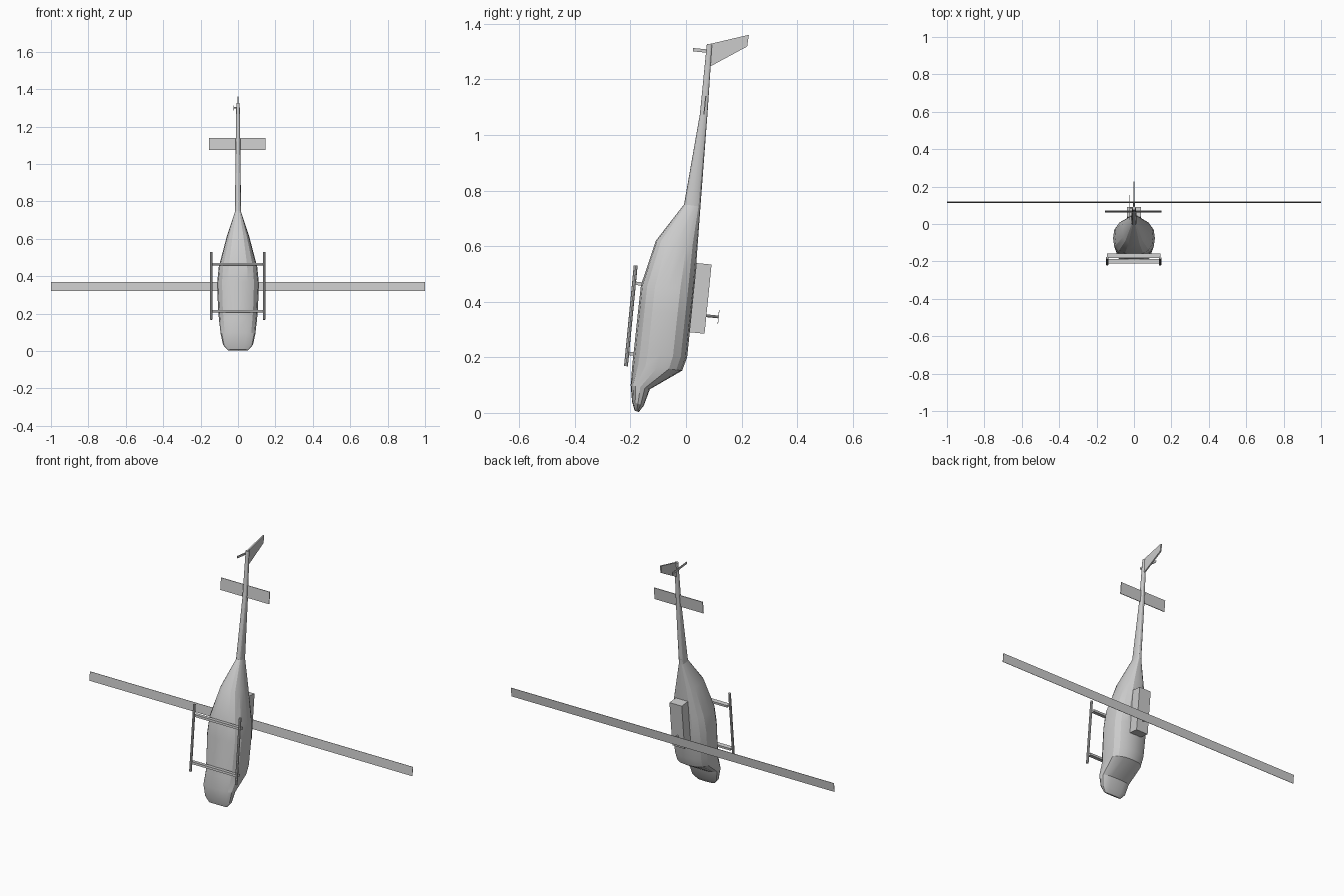
import bpy, bmesh, math
from mathutils import Vector

cube = bpy.data.objects.get("Cube")
if cube:
    bpy.data.objects.remove(cube, do_unlink=True)

grey = bpy.data.materials.new("plain grey")
grey.use_nodes = True
grey.diffuse_color = (0.6, 0.6, 0.6, 1)
grey.node_tree.nodes["Principled BSDF"].inputs["Base Color"].default_value = (0.6, 0.6, 0.6, 1)

# The aircraft hangs nose down: its long axis leans slightly backwards
LEAN = math.radians(5.8)
ALONG = Vector((0, math.sin(LEAN), math.cos(LEAN)))   # nose to tail
UP = Vector((0, math.cos(LEAN), -math.sin(LEAN)))     # belly to rotor
SIDE = Vector((1, 0, 0))


def finish(name, bm):
    bmesh.ops.recalc_face_normals(bm, faces=bm.faces)
    mesh = bpy.data.meshes.new(name)
    bm.to_mesh(mesh)
    bm.free()
    mesh.materials.append(grey)
    obj = bpy.data.objects.new(name, mesh)
    bpy.context.collection.objects.link(obj)
    return obj


def box(name, centre, width, height, length):
    """Box aligned to the leaning aircraft axes."""
    bm = bmesh.new()
    bmesh.ops.create_cube(bm, size=1)
    for v in bm.verts:
        v.co = Vector(centre) + SIDE * v.co.x * width + UP * v.co.y * height + ALONG * v.co.z * length
    return finish(name, bm)


def rod(name, start, end, radius, sides=8):
    a, b = Vector(start), Vector(end)
    bm = bmesh.new()
    bmesh.ops.create_cone(bm, cap_ends=True, segments=sides, radius1=radius,
                          radius2=radius, depth=(b - a).length)
    turn = (b - a).to_track_quat('Z', 'Y')
    for v in bm.verts:
        v.co = turn @ v.co + (a + b) / 2
    return finish(name, bm)


def loft(name, sections, sides=16, power=0.78):
    """Skin rounded sections: belly y, belly z, roof y, roof z, half width."""
    bm = bmesh.new()
    rings = []
    for fy, fz, by, bz, half in sections:
        ring = []
        for i in range(sides):
            a = math.tau * i / sides
            c, s = math.cos(a), math.sin(a)
            x = math.copysign(abs(s) ** power, s) * half
            t = 0.5 - 0.5 * math.copysign(abs(c) ** power, c)
            ring.append(bm.verts.new((x, fy + (by - fy) * t, fz + (bz - fz) * t)))
        rings.append(ring)
    for low, high in zip(rings, rings[1:]):
        for i in range(sides):
            j = (i + 1) % sides
            bm.faces.new((low[i], low[j], high[j], high[i]))
    bm.faces.new(rings[0])
    bm.faces.new(rings[-1])
    return finish(name, bm)


# Cabin, from nose to the start of the boom
cabin = loft("cabin", [
    (-.185, .008, -.17, .003, .055),
    (-.194, .04, -.152, .026, .08),
    (-.199, .10, -.13, .085, .093),
    (-.193, .175, -.014, .152, .101),
    (-.188, .22, .004, .20, .106),
    (-.172, .37, .02, .35, .112),
    (-.162, .46, .03, .44, .103),
    (-.108, .62, .042, .605, .06),
    (-.007, .75, .052, .742, .016)])
# Tail boom
boom = loft("tail_boom", [
    (-.007, .75, .052, .742, .016),
    (.05, 1.075, .077, 1.072, .013),
    (.075, 1.327, .094, 1.325, .009)])
for obj in (cabin, boom):
    bpy.ops.object.select_all(action='DESELECT')
    obj.select_set(True)
    bpy.context.view_layer.objects.active = obj
    bpy.ops.object.shade_smooth_by_angle(angle=math.radians(22))

# Swept tail fin
bm = bmesh.new()
outline = [(.085, 1.327), (.226, 1.36), (.22, 1.318), (.085, 1.245)]
fin = bm.faces.new([bm.verts.new((-.004, y, z)) for y, z in outline])
out = bmesh.ops.extrude_face_region(bm, geom=[fin])["geom"]
bmesh.ops.translate(bm, vec=(.008, 0, 0), verts=[g for g in out if isinstance(g, bmesh.types.BMVert)])
finish("tail_fin", bm)

# Stabilizer and tail rotor
box("stabilizer", (-.003, .068, 1.107), .302, .004, .066)
box("tail_rotor_blade", (-.022, .09, 1.3), .003, .13, .012)
rod("tail_rotor_shaft", (-.024, .087, 1.3), (0, .087, 1.3), .004)

# Engine housing, mast and main rotor
box("engine_housing", (0, .052, .412), .076, .055, .25)
rod("rotor_mast", (0, .05, .352), (0, .117, .345), .005)
box("main_rotor_blade", (0, .117, .345), 2, .002, .05)

# Landing skids and their cross bars
for label, x in (("left", .14), ("right", -.143)):
    rod(label + "_skid", (x, -.216, .168), (x, -.181, .53), .007)
for label, y, z in (("rear", -.17, .465), ("front", -.199, .213)):
    box(label + "_cross_bar", (-.0015, y, z), .286, .024, .012)
